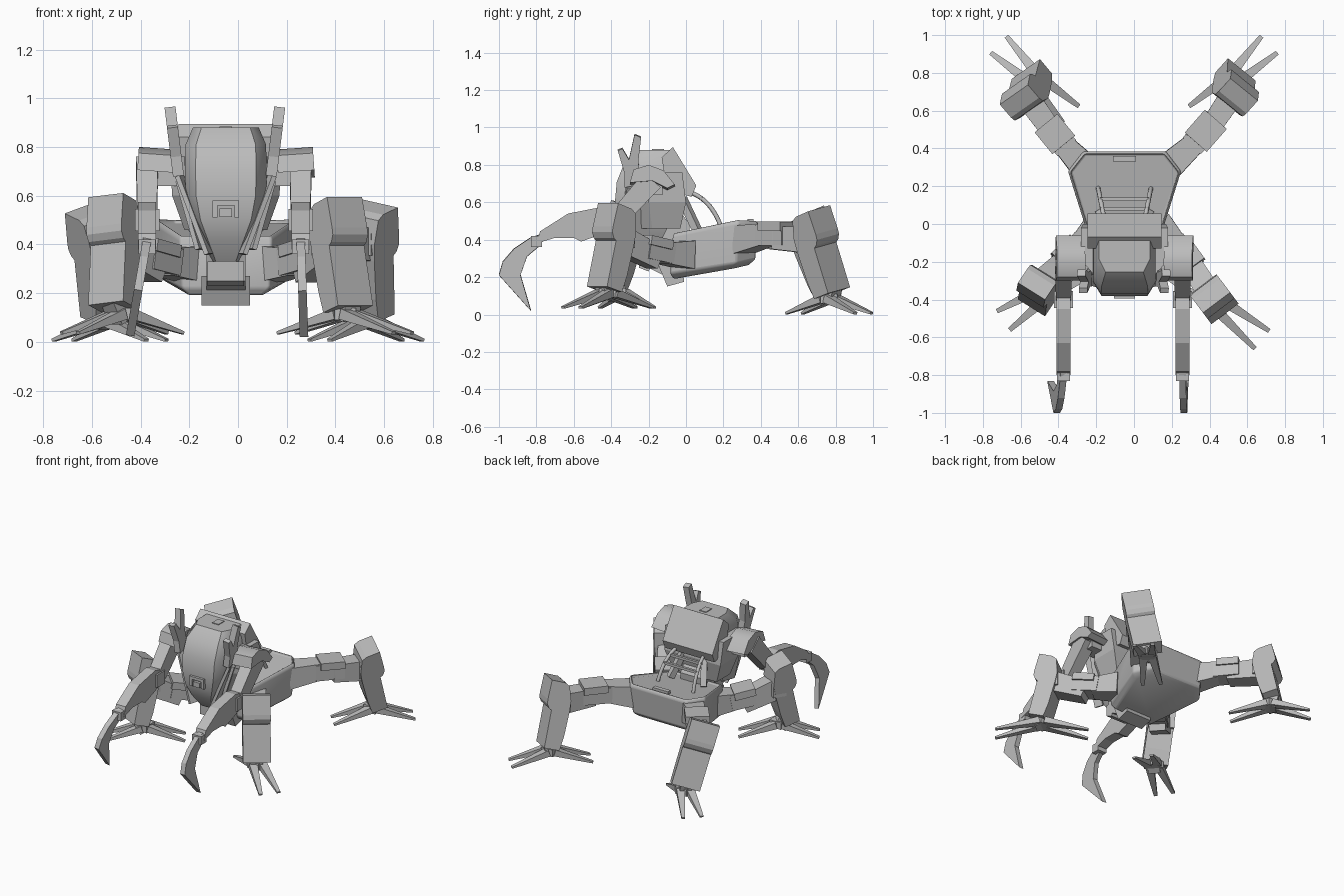
import bpy, bmesh, math
from mathutils import Vector, Matrix

cube = bpy.data.objects.get("Cube")
if cube:
    bpy.data.objects.remove(cube, do_unlink=True)

grey = bpy.data.materials.new("plain_grey")
grey.use_nodes = True
grey.diffuse_color = (0.5, 0.5, 0.5, 1)
grey.node_tree.nodes["Principled BSDF"].inputs["Base Color"].default_value = (0.5, 0.5, 0.5, 1)

CX = -0.05  # centre line of hull and torso, which sway a little to one side


def finish(name, bm, smooth=False, bevel=0):
    bmesh.ops.recalc_face_normals(bm, faces=bm.faces)
    mesh = bpy.data.meshes.new(name)
    bm.to_mesh(mesh)
    bm.free()
    mesh.materials.append(grey)
    obj = bpy.data.objects.new(name, mesh)
    bpy.context.collection.objects.link(obj)
    if bevel:
        mod = obj.modifiers.new("Bevel", "BEVEL")
        mod.width, mod.segments, mod.limit_method = bevel, 3, "ANGLE"
    if smooth:
        bpy.ops.object.select_all(action="DESELECT")
        obj.select_set(True)
        bpy.context.view_layer.objects.active = obj
        bpy.ops.object.shade_smooth_by_angle(angle=math.radians(40))
    return obj


def loft_mesh(rings):
    """Skin a stack of equal-length rings and cap both ends."""
    bm = bmesh.new()
    rows = [[bm.verts.new(p) for p in ring] for ring in rings]
    for low, high in zip(rows, rows[1:]):
        for i in range(len(low)):
            j = (i + 1) % len(low)
            bm.faces.new((low[i], low[j], high[j], high[i]))
    bm.faces.new(rows[0])
    top = bm.faces.new(rows[-1])
    return bm, top


def prism(name, profile, width, loc, yaw=90, roll=0, pivot=0, smooth=False):
    """Extrude a (forward, up) profile sideways, roll it about height pivot, then turn it by yaw."""
    bm, _ = loft_mesh([[(u, v, z - pivot) for u, z in profile] for v in (-width / 2, width / 2)])
    bm.transform(Matrix.Translation(Vector(loc) + Vector((0, 0, pivot)))
                 @ Matrix.Rotation(math.radians(yaw), 4, "Z") @ Matrix.Rotation(math.radians(roll), 4, "X"))
    return finish(name, bm, smooth)


def beam(name, a, b, start, end=None):
    """Box from a to b; start and end are (width, height)."""
    a, b = Vector(a), Vector(b)
    d = (b - a).normalized()
    side = d.cross(Vector((0, 0, 1))).normalized()
    up = side.cross(d)
    rings = [[p + side * w * i / 2 + up * h * j / 2 for i, j in ((-1, -1), (1, -1), (1, 1), (-1, 1))]
             for p, (w, h) in ((a, start), (b, end or start))]
    return finish(name, loft_mesh(rings)[0])


def block(name, centre, size):
    bm = bmesh.new()
    bmesh.ops.create_cube(bm, size=1, matrix=Matrix.Translation(centre) @ Matrix.Diagonal((*size, 1)))
    return finish(name, bm)


# Rear hull: half outlines mirrored into rings, with a sunken deck
def mirror_ring(half):
    return [(CX + x, y, z) for x, y, z in half] + [(CX - x, y, z) for x, y, z in reversed(half)]


hull, deck = loft_mesh([
    mirror_ring([(0.15, -0.065, 0.19), (0.245, 0.25, 0.245), (0.18, 0.335, 0.265)]),
    mirror_ring([(0.18, -0.085, 0.22), (0.285, 0.27, 0.275), (0.205, 0.37, 0.295)]),
    mirror_ring([(0.19, -0.07, 0.42), (0.3, 0.28, 0.49), (0.22, 0.385, 0.485)]),
    mirror_ring([(0.18, -0.06, 0.44), (0.285, 0.275, 0.51), (0.21, 0.37, 0.505)]),
])
bmesh.ops.inset_region(hull, faces=[deck], thickness=0.035)
bmesh.ops.translate(hull, verts=deck.verts, vec=(0, 0, -0.02))
finish("rear_hull", hull, smooth=True, bevel=0.012)
block("hull_rear_step", (CX, 0.345, 0.5), (0.12, 0.03, 0.02))


# Head canopy and chest
def rounded_ring(w, front, back, z):
    return mirror_ring([(w, back, z), (w, front + 0.07, z), (w * 0.74, front, z)])


canopy, _ = loft_mesh([rounded_ring(*r) for r in (
    (0.055, -0.28, -0.17, 0.33), (0.1, -0.34, -0.12, 0.42), (0.14, -0.37, -0.08, 0.5), (0.165, -0.38, -0.05, 0.6),
    (0.168, -0.37, -0.03, 0.71), (0.165, -0.33, -0.04, 0.81), (0.135, -0.255, -0.07, 0.88))])
finish("head_canopy", canopy, smooth=True)
chest, _ = loft_mesh([rounded_ring(*r) for r in (
    (0.17, -0.25, -0.03, 0.46), (0.22, -0.27, 0.0, 0.6), (0.23, -0.26, -0.02, 0.76))])
finish("chest", chest)
prism("head_back_plate", [(-0.13, 0.84), (-0.07, 0.895), (0.055, 0.69), (0.03, 0.63), (-0.1, 0.66)],
      0.39, (CX, 0, 0))
block("crown_hatch", (CX, -0.15, 0.879), (0.05, 0.065, 0.012))
block("sensor_frame_top", (CX, -0.375, 0.57), (0.11, 0.04, 0.02))
for s in (-1, 1):
    block("sensor_frame_side", (CX + s * 0.045, -0.372, 0.54), (0.02, 0.04, 0.06))
block("sensor_eye", (CX, -0.375, 0.53), (0.05, 0.04, 0.035))

# Pelvis and the plates hanging under it
prism("pelvis", [(-0.24, 0.38), (-0.2, 0.25), (-0.1, 0.2), (0.0, 0.22), (0.02, 0.48), (-0.05, 0.58), (-0.24, 0.58)],
      0.16, (CX, 0, 0))
prism("pelvis_lower_plate", [(-0.15, 0.27), (-0.1, 0.15), (-0.01, 0.175), (-0.02, 0.27)], 0.2, (CX, 0, 0))
prism("pelvis_front_plate", [(-0.25, 0.33), (-0.25, 0.25), (-0.2, 0.23), (-0.15, 0.33)], 0.15, (CX, 0, 0))

# Back rails with rungs
for s in (-1, 1):
    curve = bpy.data.curves.new("back_rail", "CURVE")
    curve.dimensions, curve.bevel_depth, curve.bevel_resolution = "3D", 0.012, 2
    spline = curve.splines.new("NURBS")
    path = [(0.1, 0.0, 0.66), (0.12, 0.08, 0.64), (0.13, 0.15, 0.58), (0.14, 0.19, 0.46)]
    spline.points.add(len(path) - 1)
    for p, (x, y, z) in zip(spline.points, path):
        p.co = (CX + s * x, y, z, 1)
    spline.use_endpoint_u = True
    curve.materials.append(grey)
    bpy.context.collection.objects.link(bpy.data.objects.new("back_rail", curve))
    beam("back_strut", (CX + s * 0.08, -0.02, 0.62), (CX + s * 0.13, 0.06, 0.45), (0.04, 0.04))
for y, z in ((0.08, 0.62), (0.13, 0.58)):
    beam("back_rung", (CX - 0.13, y, z), (CX + 0.13, y, z), (0.018, 0.018))

# Horns, face bars, shoulders, arms and blades
for s, blade_roll in ((-1, 10), (1, -2)):
    prism("forked_horn", [(-0.33, 0.68), (-0.33, 0.76), (-0.365, 0.88), (-0.34, 0.89), (-0.305, 0.83),
                          (-0.275, 0.965), (-0.24, 0.95), (-0.255, 0.82), (-0.24, 0.7)],
          0.045, (CX - 0.004 + s * 0.205, 0, 0), roll=s * 7, pivot=0.8)
    beam("face_bar", (CX + s * 0.19, -0.29, 0.68), (CX + s * 0.07, -0.33, 0.36), (0.06, 0.02))
    beam("cheek_plate", (CX + s * 0.18, -0.22, 0.66), (CX + s * 0.1, -0.25, 0.38), (0.1, 0.02))
    prism("shoulder_pad", [(-0.3, 0.7), (-0.28, 0.77), (-0.2, 0.795), (-0.12, 0.765), (-0.06, 0.69),
                           (-0.1, 0.67), (-0.18, 0.71)], 0.15, (CX + s * 0.285, 0, 0),
          roll=s * -4, pivot=0.75, smooth=True)
    x = CX - 0.008 + s * 0.315
    beam("shoulder_joint", (CX + s * 0.18, -0.18, 0.69), (x, -0.18, 0.69), (0.11, 0.1))
    beam("upper_arm", (x, -0.18, 0.72), (x, -0.37, 0.51), (0.09, 0.12), (0.08, 0.1))
    beam("elbow", (x - 0.05, -0.4, 0.5), (x + 0.05, -0.4, 0.5), (0.09, 0.09))
    prism("forearm", [(-0.38, 0.56), (-0.45, 0.575), (-0.63, 0.54), (-0.78, 0.445), (-0.8, 0.38),
                      (-0.7, 0.41), (-0.6, 0.41), (-0.56, 0.39), (-0.45, 0.43), (-0.38, 0.46)],
          0.075, (x, 0, 0))
    block("wrist", (x, -0.8, 0.39), (0.07, 0.06, 0.06))
    prism("arm_blade", [(-0.74, 0.44), (-0.83, 0.41), (-0.92, 0.35), (-0.98, 0.28), (-1.0, 0.21), (-0.83, 0.02),
                        (-0.885, 0.21), (-0.85, 0.31), (-0.78, 0.37)],
          0.035, (x, 0, 0), roll=blade_roll, pivot=0.42)


def axes(yaw):
    a = math.radians(yaw)
    return Vector((math.cos(a), math.sin(a), 0)), Vector((-math.sin(a), math.cos(a), 0)), Vector((0, 0, 1))


# Legs: foot centre, foot yaw, toe length, shin base, shin yaw, shin roll, shin width, hip, thigh middle
def leg(name, foot, yaw, reach, shin, shin_yaw, roll, width, hip, middle):
    foot, shin, hip, middle = Vector(foot), Vector(shin), Vector(hip), Vector(middle)
    out, side, up = axes(shin_yaw)
    knee = shin - out * 0.08 - side * 0.28 * math.sin(math.radians(roll)) + up * (0.4 - shin.z)
    lift = up * 0.045
    beam(name + "_hip", hip, hip.lerp(middle, 0.8), (0.15, 0.15), (0.11, 0.11))
    beam(name + "_thigh", hip.lerp(middle, 0.6), middle.lerp(knee, 0.35), (0.13, 0.11))
    beam(name + "_thigh_cover", hip.lerp(middle, 0.7) + lift, middle.lerp(knee, 0.35) + lift, (0.155, 0.05))
    beam(name + "_lower_thigh", middle - up * 0.03, knee, (0.11, 0.12), (0.125, 0.14))
    beam(name + "_knee_pin", knee - side * 0.08, knee + side * 0.08, (0.09, 0.09))
    prism(name + "_shin", [(-0.12, 0.52), (-0.095, 0.545), (-0.005, 0.575), (0.03, 0.45), (0.035, 0.42), (0.025, 0.39),
                           (0.01, 0.375), (0.07, 0.13), (-0.03, 0.1), (-0.065, 0.19), (-0.11, 0.35), (-0.125, 0.42)],
          width, shin, shin_yaw, roll, 0.12)
    beam(name + "_ankle", foot + up * 0.06, shin + out * 0.02 + up * 0.16, (0.08, 0.08))
    block(name + "_foot_hub", foot + up * 0.085, (0.09, 0.09, 0.05))
    out, side, up = axes(yaw)
    for i in (-1, 1):
        for j in (-1, 1):
            root = foot + out * i * 0.02 + side * j * 0.03 + up * 0.085
            tip = foot + out * i * reach + side * j * 0.06 + up * 0.007
            beam(name + "_toe", root, tip, (0.055, 0.045), (0.024, 0.012))


leg("rear_left", (0.525, 0.765, 0), 44, 0.265, (0.525, 0.765, 0), 51, 10, 0.19,
    (0.18, 0.3, 0.4), (0.39, 0.49, 0.44))
leg("rear_right", (-0.525, 0.765, 0), 136, 0.265, (-0.53, 0.765, 0), 125, -17, 0.19,
    (-0.26, 0.3, 0.4), (-0.42, 0.47, 0.44))
leg("front_left", (0.44, -0.42, 0.03), -39, 0.305, (0.44, -0.42, 0.02), -53, 0, 0.18,
    (0.13, 0.0, 0.32), (0.27, -0.16, 0.33))
leg("front_right", (-0.475, -0.365, 0.03), 214, 0.26, (-0.505, -0.385, 0.03), 238, 6, 0.17,
    (-0.19, 0.0, 0.32), (-0.33, -0.16, 0.33))
